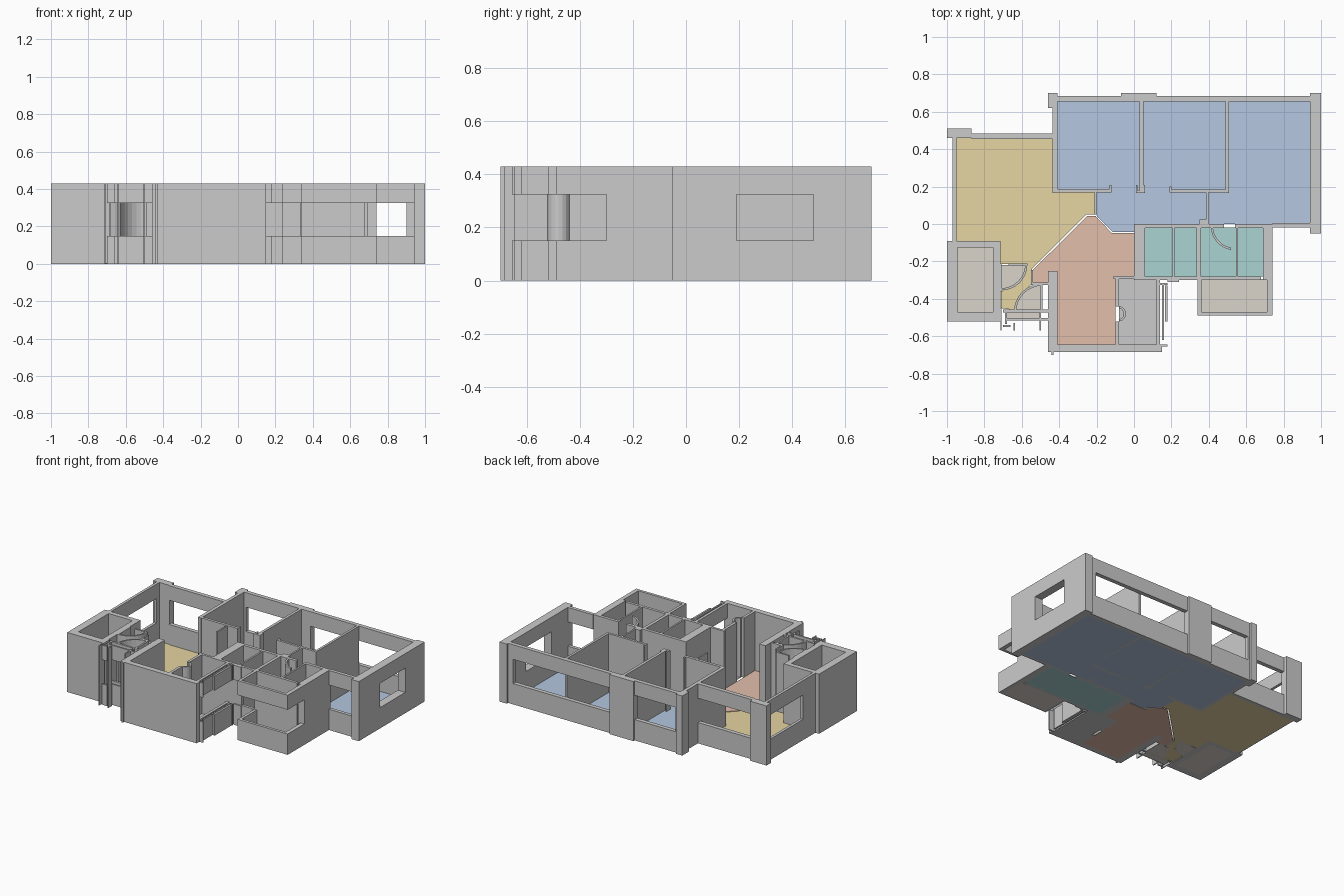
import bpy, bmesh, math

H, SILL, HEAD, SLAB = 0.43, 0.15, 0.325, 0.004
FULL = [(0, H)]
WINDOW = [(0, SILL), (HEAD, H)]


def rect(x0, y0, x1, y1):
    return [(x0, y0), (x1, y0), (x1, y1), (x0, y1)]


def arc(cx, cy, r, a0, a1, t=0.012, n=8):
    ang = [math.radians(a0 + (a1 - a0) * i / n) for i in range(n + 1)]
    ring = lambda q, seq: [(cx + q * math.cos(a), cy + q * math.sin(a)) for a in seq]
    return ring(r, ang) + ring(r - t, ang[::-1])


def build(name, outlines, spans=FULL, mat=None):
    """Extrude each plan outline through each height span."""
    bm = bmesh.new()
    for pts in outlines:
        for z0, z1 in spans:
            face = bm.faces.new([bm.verts.new((x, y, z0)) for x, y in pts])
            ext = bmesh.ops.extrude_face_region(bm, geom=[face], use_keep_orig=True)
            top = [v for v in ext["geom"] if isinstance(v, bmesh.types.BMVert)]
            bmesh.ops.translate(bm, verts=top, vec=(0, 0, z1 - z0))
    bmesh.ops.recalc_face_normals(bm, faces=bm.faces)
    mesh = bpy.data.meshes.new(name)
    bm.to_mesh(mesh)
    bm.free()
    ob = bpy.data.objects.new(name, mesh)
    bpy.context.collection.objects.link(ob)
    if mat:
        mesh.materials.append(mat)
    return ob


def walls(name, boxes, spans=FULL):
    return build(name, [rect(*b) for b in boxes], spans)


def material(name, r, g, b):
    m = bpy.data.materials.new(name)
    m.diffuse_color = (r, g, b, 1)
    return m


# Outer pillars and solid outer walls
walls("corner_pillars", [
    (-1.0, 0.46, -0.87, 0.51), (-0.46, 0.62, -0.41, 0.70),
    (-0.07, 0.655, 0.12, 0.70), (0.94, 0.655, 1.0, 0.70)])
walls("right_wall", [(0.94, -0.05, 1.0, 0.19), (0.94, 0.48, 1.0, 0.655)])
walls("right_window_wall", [(0.94, 0.19, 1.0, 0.48)], WINDOW)
walls("front_wall", [
    (-0.46, -0.685, 0.15, -0.645), (-0.46, -0.645, -0.41, -0.25),
    (-0.44, -0.70, -0.43, -0.685)])

# Window walls: sill below, lintel above
walls("bedroom_windows", [
    (-0.41, 0.655, -0.07, 0.685), (0.12, 0.655, 0.94, 0.685)], WINDOW)
walls("bedroom_front_window", [(0.74, -0.02, 0.94, 0.005)], WINDOW)
walls("lounge_windows", [
    (-0.87, 0.455, -0.435, 0.485), (-0.97, 0.05, -0.95, 0.43)], WINDOW)
walls("lounge_left_wall", [(-0.97, -0.09, -0.95, 0.05), (-0.97, 0.43, -0.95, 0.46)])
walls("bedroom_window_jambs", [
    (-0.41, 0.655, -0.395, 0.685), (0.90, 0.655, 0.94, 0.685)])

# Bedroom partitions
walls("bedroom_partitions", [
    (-0.435, 0.165, -0.41, 0.62), (0.03, 0.165, 0.05, 0.655),
    (0.49, 0.165, 0.507, 0.655), (-0.43, 0.168, -0.12, 0.188),
    (-0.132, 0.168, -0.12, 0.208), (0.01, 0.165, 0.06, 0.18),
    (0.01, 0.165, 0.02, 0.208), (0.05, 0.165, 0.06, 0.208),
    (0.19, 0.168, 0.50, 0.185), (0.19, 0.168, 0.20, 0.20),
    (-0.21, 0.05, -0.20, 0.168), (0.385, 0.0, 0.397, 0.168),
    (0.35, 0.0, 0.40, 0.025)])

# Bathroom block
walls("bathroom_walls", [
    (0.0, -0.30, 0.06, 0.0), (0.06, -0.022, 0.48, 0.0), (0.54, -0.022, 0.74, 0.0),
    (0.205, -0.28, 0.217, -0.02), (0.335, -0.28, 0.357, -0.02),
    (0.545, -0.28, 0.557, -0.02), (0.69, -0.30, 0.74, 0.0),
    (0.06, -0.30, 0.24, -0.28), (0.34, -0.30, 0.68, -0.28)])
walls("bathroom_window", [(0.24, -0.30, 0.34, -0.28)], WINDOW)
build("bathroom_door_swing", [arc(0.54, -0.01, 0.13, 180, 260)])

# Front balcony, open all round between sill and lintel
walls("balcony_parapet", [
    (0.34, -0.49, 0.74, -0.47), (0.34, -0.47, 0.36, -0.30),
    (0.71, -0.47, 0.74, -0.30)], WINDOW)

# Utility room beside the front room
walls("utility_windows", [
    (0.12, -0.645, 0.14, -0.29), (0.165, -0.52, 0.178, -0.33),
    (0.13, -0.325, 0.18, -0.315), (0.18, -0.31, 0.24, -0.30),
    (0.15, -0.655, 0.178, -0.645), (0.15, -0.62, 0.16, -0.315)], WINDOW)
walls("utility_partition", [
    (-0.10, -0.645, -0.08, -0.52), (-0.10, -0.44, -0.08, -0.28),
    (-0.11, -0.295, 0.0, -0.278)])
build("utility_door_swing", [arc(-0.085, -0.48, 0.042, -80, 80)])

# Closed shaft at front left
walls("shaft_walls", [
    (-1.0, -0.125, -0.715, -0.09), (-1.0, -0.52, -0.945, -0.125),
    (-0.755, -0.47, -0.715, -0.125), (-0.945, -0.52, -0.715, -0.47)])

# Entrance: two door swings, door frames and screens
build("entry_door_swings", [
    arc(-0.71, -0.215, 0.14, -90, 0), arc(-0.49, -0.47, 0.152, 90, 180)])
walls("entry_door_frames", [
    (-0.67, -0.222, -0.57, -0.21), (-0.72, -0.36, -0.708, -0.21),
    (-0.50, -0.47, -0.488, -0.315), (-0.55, -0.325, -0.46, -0.312),
    (-0.55, -0.325, -0.54, -0.245)])
walls("entry_screens", [
    (-0.70, -0.472, -0.46, -0.458), (-0.69, -0.515, -0.46, -0.503)], WINDOW)
walls("entry_posts", [
    (-0.715, -0.57, -0.708, -0.45), (-0.69, -0.535, -0.68, -0.47),
    (-0.645, -0.57, -0.637, -0.53), (-0.506, -0.57, -0.498, -0.458)])
walls("entry_rails", [(-0.70, -0.55, -0.66, -0.54)], WINDOW)

# Floors
blue = material("bedroom_blue", 0.46, 0.57, 0.75)
tan = material("lounge_tan", 0.79, 0.66, 0.36)
clay = material("front_room_clay", 0.77, 0.52, 0.41)
teal = material("bathroom_teal", 0.40, 0.66, 0.65)
beige = material("balcony_beige", 0.70, 0.66, 0.60)
grey = material("utility_grey", 0.56, 0.58, 0.56)


def floor(name, outlines, mat):
    build(name, outlines, [(0, SLAB)], mat)


floor("bedroom_floors", [
    rect(-0.41, 0.168, 0.04, 0.657), rect(0.04, 0.168, 0.50, 0.657),
    rect(0.50, 0.0, 0.942, 0.657),
    [(-0.20, 0.168), (-0.20, 0.045), (-0.115, -0.042), (0, -0.042), (0, 0),
     (0.50, 0), (0.50, 0.168)]], blue)
floor("lounge_floor", [[
    (-0.96, 0.46), (-0.43, 0.46), (-0.43, 0.17), (-0.205, 0.17), (-0.205, 0.05),
    (-0.255, 0.05), (-0.545, -0.24), (-0.545, -0.32), (-0.60, -0.37),
    (-0.64, -0.46), (-0.71, -0.45), (-0.71, -0.36), (-0.61, -0.315),
    (-0.57, -0.215), (-0.715, -0.215), (-0.715, -0.09), (-0.96, -0.09)]], tan)
floor("front_room_floor", [[
    (-0.25, 0.042), (-0.205, 0.042), (-0.12, -0.047), (0, -0.047), (0, -0.28),
    (-0.10, -0.28), (-0.10, -0.65), (-0.41, -0.65), (-0.41, -0.25), (-0.46, -0.25),
    (-0.46, -0.32), (-0.54, -0.32), (-0.54, -0.245)]], clay)
floor("bathroom_floor", [rect(0.06, -0.28, 0.69, -0.02)], teal)
floor("balcony_floor", [rect(0.35, -0.475, 0.72, -0.295)], beige)
floor("utility_floor", [rect(-0.08, -0.65, 0.13, -0.295)], grey)
floor("shaft_floor", [rect(-0.945, -0.47, -0.755, -0.125)], beige)
floor("entry_floors", [
    [(-0.71, -0.22)] + arc(-0.71, -0.215, 0.13, -90, 0)[:9],
    [(-0.49, -0.46)] + arc(-0.49, -0.46, 0.142, 90, 180)[:9],
    rect(-0.69, -0.51, -0.50, -0.465)], beige)
